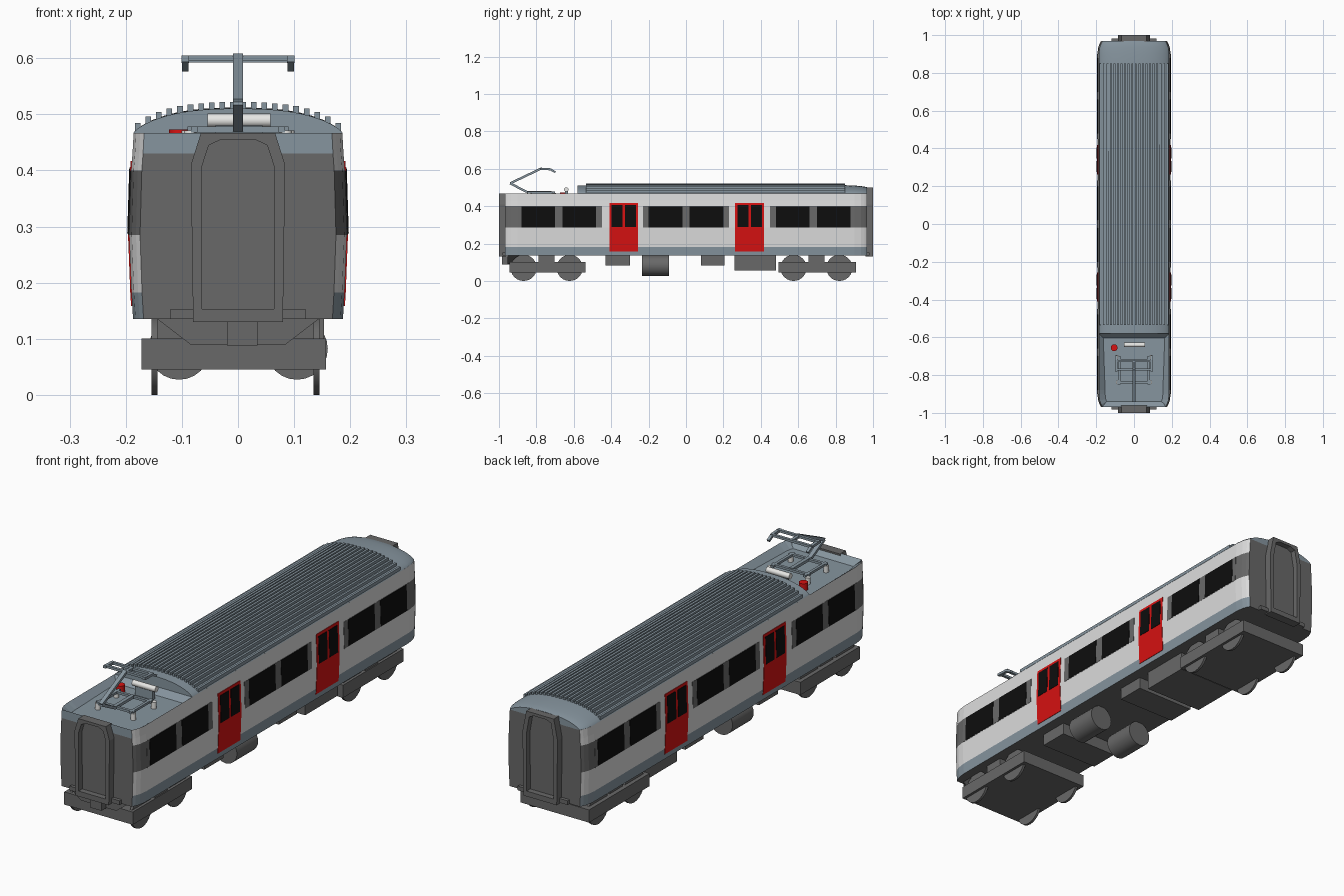
import bpy, bmesh, math
from mathutils import Vector

if "Cube" in bpy.data.objects:
    bpy.data.objects.remove(bpy.data.objects["Cube"])


def material(name, r, g, b):
    m = bpy.data.materials.new(name)
    m.diffuse_color = (r, g, b, 1)
    m.use_nodes = True
    m.node_tree.nodes["Principled BSDF"].inputs["Base Color"].default_value = m.diffuse_color
    return m


LIGHT = material("light_grey", 0.72, 0.72, 0.72)
BLUE = material("blue_grey", 0.24, 0.30, 0.345)
DARK = material("dark_grey", 0.14, 0.14, 0.14)
BLACK = material("window_black", 0.004, 0.004, 0.004)
RED = material("door_red", 0.68, 0.006, 0.006)
WHITE = material("insulator_white", 0.8, 0.8, 0.78)


def finish(name, bm, *mats, smooth=None):
    bmesh.ops.recalc_face_normals(bm, faces=bm.faces)
    me = bpy.data.meshes.new(name)
    bm.to_mesh(me)
    bm.free()
    for m in mats:
        me.materials.append(m)
    ob = bpy.data.objects.new(name, me)
    bpy.context.collection.objects.link(ob)
    if smooth:
        bpy.context.view_layer.objects.active = ob
        ob.select_set(True)
        bpy.ops.object.shade_smooth_by_angle(angle=math.radians(smooth))
        ob.select_set(False)
    return ob


def loft(bm, rings):
    vs = [[bm.verts.new(p) for p in r] for r in rings]
    n = len(vs[0])
    for a, b in zip(vs, vs[1:]):
        for i in range(n):
            bm.faces.new((a[i], a[(i + 1) % n], b[(i + 1) % n], b[i]))
    return vs


def add_box(bm, x0, x1, y0, y1, z0, z1):
    r = [[(x0, y, z0), (x1, y, z0), (x1, y, z1), (x0, y, z1)] for y in (y0, y1)]
    for ring in loft(bm, r):
        bm.faces.new(ring)


def box(name, mat, *dims):
    bm = bmesh.new()
    add_box(bm, *dims)
    return finish(name, bm, mat)


def cylinder(name, mat, centre, radius, length, axis, sides=24):
    bm = bmesh.new()
    bmesh.ops.create_cone(bm, cap_ends=True, segments=sides, radius1=radius, radius2=radius, depth=length)
    q = Vector((0, 0, 1)).rotation_difference(Vector(axis))
    for v in bm.verts:
        v.co = q @ v.co + Vector(centre)
    return finish(name, bm, mat, smooth=40)


def beam(bm, p, q, wx, w):
    # bar between two points; wx is its width across the first side axis
    p, q = Vector(p), Vector(q)
    d = (q - p).normalized()
    s = Vector((1, 0, 0)) if abs(d.x) < 0.9 else Vector((0, 1, 0))
    t = d.cross(s).normalized()
    ring = [s * a * wx / 2 + t * b * w / 2 for a, b in ((-1, -1), (1, -1), (1, 1), (-1, 1))]
    for r in loft(bm, [[p + o for o in ring], [q + o for o in ring]]):
        bm.faces.new(r)


# Body shell: side profile lofted along the car
PROFILE = [(0.187, 0.135), (0.190, 0.182), (0.194, 0.285), (0.1905, 0.40), (0.188, 0.43), (0.186, 0.467)]


def side_x(z):
    for (xa, za), (xb, zb) in zip(PROFILE, PROFILE[1:]):
        if z <= zb:
            return xa + (xb - xa) * (z - za) / (zb - za)
    return PROFILE[-1][0]


def plan(y):
    # narrowing of the rounded corners towards each end
    t = max(0, abs(y) - 0.90) / 0.068
    return 1 - 0.10 * t ** 2.2


stations = [-0.968, -0.955, -0.935, -0.90, -0.88, -0.58, 0.88, 0.90, 0.935, 0.955, 0.968]
bm = bmesh.new()
rings = [[(x * plan(y), y, z) for x, z in PROFILE] + [(-x * plan(y), y, z) for x, z in PROFILE[::-1]]
         for y in stations]
vs = loft(bm, rings)
n = len(PROFILE)
for ring in (vs[0], vs[-1]):
    for i in range(n - 1):
        bm.faces.new((ring[i], ring[i + 1], ring[-2 - i], ring[-1 - i]))
bmesh.ops.recalc_face_normals(bm, faces=bm.faces)
for f in bm.faces:
    c = f.calc_center_median()
    if f.normal.z > 0.9:
        f.material_index = 1
    elif f.normal.z < -0.9:
        f.material_index = 2
    elif abs(f.normal.y) > 0.95:
        f.material_index = 1 if c.z > 0.43 and c.y < 0 else 2
    elif c.z < 0.18:
        f.material_index = 1
    elif 0.285 < c.z < 0.40 and abs(c.y) > 0.88:
        f.material_index = 2
# sunken equipment deck at the front
deck = [f for f in bm.faces if f.normal.z > 0.9 and f.calc_center_median().y < -0.58]
deck = bmesh.ops.dissolve_faces(bm, faces=deck)["region"]
bmesh.ops.inset_individual(bm, faces=deck, thickness=0.033)
for v in deck[0].verts:
    v.co.z -= 0.025
finish("body_shell", bm, LIGHT, BLUE, DARK)


# Arched roof with ribs
def arch(x):
    return 0.467 + 0.045 * max(0, 1 - abs(x / 0.186) ** 2.6) ** 0.75


bm = bmesh.new()
xs = [0.186 * math.sin(math.pi / 2 * i / 10) for i in range(-10, 11)]
rings = [[(x * plan(y), y, 0.465 + (arch(x) - 0.465) * k) for x in xs]
         for y, k in ((-0.58, 0.96), (0.85, 1), (0.90, 0.96), (0.935, 0.9), (0.955, 0.84), (0.968, 0.77))]
for ring in (lambda v: (v[0], v[-1]))(loft(bm, rings)):
    bm.faces.new(ring)
finish("arched_roof", bm, BLUE, smooth=35)

bm = bmesh.new()
for i in range(20):
    x = (i - 9.5) * 0.0188
    lo, hi = sorted((arch(x - 0.005), arch(x + 0.005)))
    add_box(bm, x - 0.005, x + 0.005, -0.535, 0.85, lo - 0.006, (lo + hi) / 2 + 0.010)
finish("roof_ribs", bm, BLUE)


# Side panels following the body curve, on both sides
def panels(name, mat, spans, z0, z1, off):
    bm = bmesh.new()
    zs = [z0] + [z for _, z in PROFILE if z0 < z < z1] + [z1]
    for s in (-1, 1):
        for y0, y1 in spans:
            rings = [[(s * (side_x(z) - 0.004), y0, z), (s * (side_x(z) + off), y0, z),
                      (s * (side_x(z) + off), y1, z), (s * (side_x(z) - 0.004), y1, z)] for z in zs]
            v = loft(bm, rings)
            bm.faces.new(v[0])
            bm.faces.new(v[-1])
    return finish(name, bm, mat)


panels("window_band", DARK, [(-0.90, -0.45), (-0.23, 0.23), (0.45, 0.90)], 0.285, 0.40, 0.001)
panels("side_windows", BLACK, [(c + o - 0.09, c + o + 0.09) for c in (-0.68, 0, 0.68) for o in (-0.11, 0.11)],
       0.287, 0.399, 0.002)
doors = (-0.333, 0.34)
panels("side_doors", RED, [(c - 0.077, c + 0.077) for c in doors], 0.158, 0.417, 0.002)
panels("door_windows", BLACK, [(c + o - 0.029, c + o + 0.029) for c in doors for o in (-0.036, 0.036)],
       0.288, 0.405, 0.0035)


# Gangway frames at both ends
def gangway(name, s, top):
    half_out = [(0.08, 0.13), (0.084, 0.41), (0.066, top)]
    half_in = [(0.064, 0.153), (0.065, 0.405), (0.052, top - 0.022), (0.03, top - 0.012)]
    half_out.insert(2, (0.075, 0.41 + (top - 0.41) / 2))
    ring = lambda h, y: [(x, s * y, z) for x, z in h] + [(-x, s * y, z) for x, z in h[::-1]]
    bm = bmesh.new()
    v = loft(bm, [ring(half_out, 0.96), ring(half_out, 1.0), ring(half_in, 1.0), ring(half_in, 0.975)])
    bm.faces.new(v[0])
    bm.faces.new(v[-1])
    finish(name, bm, DARK)


gangway("front_gangway", -1, 0.467)
gangway("rear_gangway", 1, 0.50)
for s, end in ((-1, "front"), (1, "rear")):
    box(end + "_gangway_step", DARK, -0.12, 0.12, min(s * 0.96, s * 0.982), max(s * 0.96, s * 0.982), 0.135, 0.153)

# Front skirt and coupler
bm = bmesh.new()
for ring in loft(bm, [[(-0.145, y, 0.136), (-0.085, y, 0.09), (0.085, y, 0.09), (0.145, y, 0.136)]
                      for y in (-0.955, -0.85)]):
    bm.faces.new(ring)
finish("front_skirt", bm, DARK)
box("coupler", DARK, -0.02, 0.035, -0.985, -0.94, 0.088, 0.132)

# Bogies with wheels
for name, y0, y1, wheels in (("front", -0.945, -0.538, (-0.868, -0.622)), ("rear", 0.495, 0.91, (0.575, 0.82))):
    box(name + "_bogie_frame", DARK, -0.172, 0.157, y0, y1, 0.045, 0.10)
    m = sum(wheels) / 2
    box(name + "_bogie_bolster", DARK, -0.153, 0.153, m - 0.043, m + 0.043, 0.09, 0.138)
    for i, y in enumerate(wheels):
        for side, x in (("left", -0.149), ("right", 0.14)):
            cylinder(f"{name}_{side}_wheel_{i + 1}", DARK, (x, y, 0.07), 0.07, 0.011, (1, 0, 0))

# Underfloor equipment
for side, x in (("left", -0.105), ("right", 0.105)):
    cylinder(side + "_air_tank", DARK, (x, -0.163, 0.082), 0.055, 0.145, (0, 1, 0))
box("equipment_case_front", DARK, -0.14, 0.14, -0.43, -0.30, 0.083, 0.137)
box("equipment_case_middle", DARK, -0.14, 0.14, 0.08, 0.205, 0.083, 0.137)
box("equipment_case_rear", DARK, -0.14, 0.14, 0.26, 0.48, 0.055, 0.137)

# Roof equipment on the front deck
cylinder("resistor_drum", WHITE, (0.002, -0.64, 0.489), 0.012, 0.112, (1, 0, 0))
box("resistor_stand", BLUE, -0.04, 0.044, -0.648, -0.632, 0.44, 0.48)
cylinder("red_canister", RED, (-0.105, -0.655, 0.457), 0.018, 0.032, (0, 0, 1))
for i, (x, y) in enumerate(((-0.085, -0.838), (0.085, -0.838), (-0.09, -0.705), (0.09, -0.705))):
    cylinder(f"insulator_{i + 1}", WHITE, (x, y, 0.456), 0.011, 0.03, (0, 0, 1), 16)

# Pantograph: base frame, folding arm and collector head
bm = bmesh.new()
for x in (-0.078, 0.078):
    beam(bm, (x, -0.85, 0.473), (x, -0.70, 0.473), 0.012, 0.01)
for y in (-0.838, -0.72):
    beam(bm, (-0.09, y, 0.473), (0.09, y, 0.473), 0.012, 0.01)
finish("pantograph_base", bm, BLUE)
bm = bmesh.new()
beam(bm, (0, -0.72, 0.475), (0, -0.85, 0.475), 0.016, 0.012)
beam(bm, (0, -0.85, 0.475), (0, -0.94, 0.522), 0.018, 0.012)
beam(bm, (0, -0.94, 0.522), (0, -0.77, 0.603), 0.018, 0.012)
finish("pantograph_arm", bm, BLUE)
bm = bmesh.new()
for y, z in ((-0.77, 0.60), (-0.725, 0.597)):
    beam(bm, (-0.1, y, z), (0.1, y, z), 0.012, 0.010)
for x in (-0.094, 0, 0.094):
    beam(bm, (x, -0.78, 0.599), (x, -0.725, 0.597), 0.013, 0.011)
    if x:
        beam(bm, (x, -0.728, 0.598), (x, -0.698, 0.581), 0.012, 0.010)
finish("pantograph_head", bm, BLUE)
